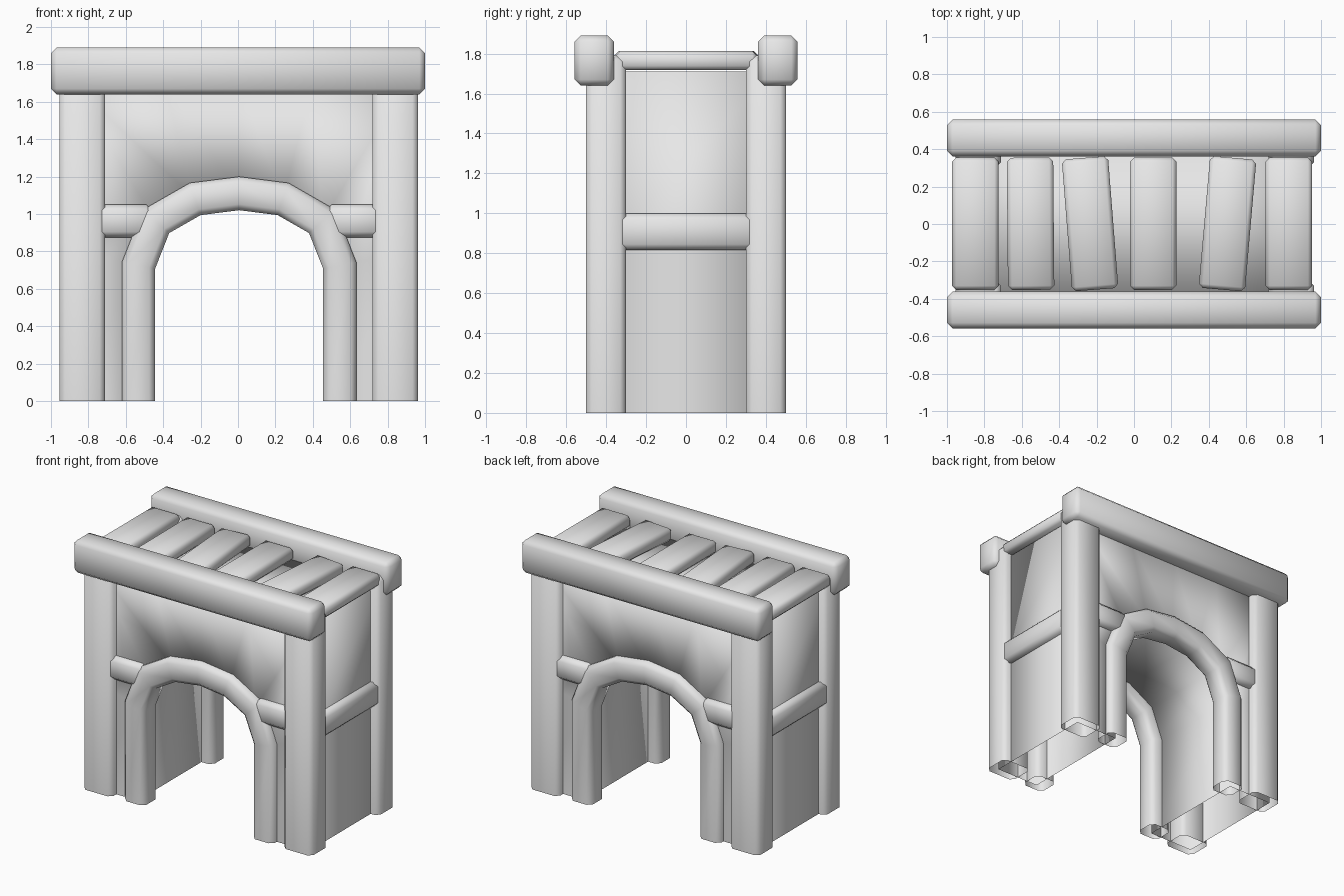
import bpy, bmesh, math
from mathutils import Vector, Matrix

if "Cube" in bpy.data.objects:
    bpy.data.objects.remove(bpy.data.objects["Cube"], do_unlink=True)

GREY = (0.8, 0.8, 0.8, 1)
mat = bpy.data.materials.new("light grey")
mat.use_nodes = True
mat.diffuse_color = GREY
mat.node_tree.nodes["Principled BSDF"].inputs["Base Color"].default_value = GREY


def finish(bm, name):
    bmesh.ops.recalc_face_normals(bm, faces=bm.faces)
    for f in bm.faces:
        f.smooth = True
    me = bpy.data.meshes.new(name)
    bm.to_mesh(me)
    bm.free()
    me.materials.append(mat)
    ob = bpy.data.objects.new(name, me)
    bpy.context.collection.objects.link(ob)
    return ob


def timber(name, x, y, z, bevel=0.03, turn=0, grounded=False):
    """Chamfered beam between (min, max) pairs; grounded ones are open below."""
    lo = Vector((x[0], y[0], z[0] - (2 * bevel if grounded else 0)))
    hi = Vector((x[1], y[1], z[1]))
    bm = bmesh.new()
    bmesh.ops.create_cube(bm, size=1)
    bmesh.ops.scale(bm, vec=hi - lo, verts=bm.verts)
    bmesh.ops.bevel(bm, geom=bm.edges[:], offset=bevel, segments=1, affect='EDGES')
    place = Matrix.Translation((lo + hi) / 2) @ Matrix.Rotation(math.radians(turn), 4, 'Z')
    bmesh.ops.transform(bm, matrix=place, verts=bm.verts)
    if grounded:
        bmesh.ops.bisect_plane(bm, geom=bm.verts[:] + bm.edges[:] + bm.faces[:],
                               plane_co=(0, 0, 0), plane_no=(0, 0, -1), clear_outer=True)
    return finish(bm, name)


def mirrored(half, shift=0):
    """Path from the left foot over the middle point to the right foot."""
    path = half + [(-x, z) for x, z in reversed(half[:-1])]
    return [Vector((x + shift, z)) for x, z in path]


# Arch centre line and the matching outer edge of the walls
W, D, H = 0.9, 0.44, 1.71
arch = mirrored([(0.538, 0), (0.538, 0.725), (0.445, 0.96), (0.235, 1.08), (0, 1.11)], 0.006)
outer = mirrored([(W, 0), (W, 0.8), (W, H), (0.4, H), (0, H)])


def arch_trim(name, y):
    """Sweep a chamfered section along the arch with mitred joints."""
    w, d, c = 0.089, 0.085, 0.032
    section = [(w, d - c), (w - c, d), (c - w, d), (-w, d - c),
               (-w, c - d), (c - w, -d), (w - c, -d), (w, c - d)]
    bm = bmesh.new()
    rings = []
    for i, p in enumerate(arch):
        a = (p - arch[i - 1]) if i else arch[1] - p
        b = (arch[i + 1] - p) if i < len(arch) - 1 else a
        a, b = a.normalized(), b.normalized()
        t = (a + b).normalized()
        n = Vector((t.y, -t.x)) / t.dot(a)
        rings.append([bm.verts.new((p.x + n.x * u, y + v, p.y + n.y * u)) for u, v in section])
    for r, s in zip(rings, rings[1:]):
        for k in range(8):
            bm.faces.new((r[k], r[(k + 1) % 8], s[(k + 1) % 8], s[k]))
    return finish(bm, name)


# Plastered shell: front and back walls, sides, top and tunnel, open below
bm = bmesh.new()
loops = [[bm.verts.new((p.x, y, p.y)) for p in path]
         for path, y in ((arch, -D), (outer, -D), (outer, D), (arch, D))]
for k in range(4):
    r, s = loops[k], loops[(k + 1) % 4]
    for i in range(len(arch) - 1):
        bm.faces.new((r[i], r[i + 1], s[i + 1], s[i]))
finish(bm, "wall_shell")

# Parts that repeat at the front and back
for side, s in (("front", -1), ("back", 1)):
    def span(a, b):
        return tuple(sorted((s * a, s * b)))
    timber(side + "_top_beam", (-1, 1), span(0.362, 0.558), (1.64, 1.89))
    timber(side + "_right_post", (-0.955, -0.71), span(0.3, 0.502), (0, 1.79), grounded=True)
    timber(side + "_left_post", (0.72, 0.963), span(0.3, 0.502), (0, 1.79), grounded=True)
    arch_trim(side + "_arch_trim", s * 0.408)
    timber(side + "_right_rail", (-0.8, -0.46), span(0.36, 0.488), (0.875, 1.05))
    timber(side + "_left_rail", (0.47, 0.81), span(0.36, 0.488), (0.875, 1.05))

# Side rails
for side, s in (("right", -1), ("left", 1)):
    timber(side + "_side_rail", sorted((s * 0.8, s * 0.95)), (-0.38, 0.38), (0.815, 1.0))

# Roof slats: centre x and slight turn
for i, (x, turn) in enumerate([(-0.848, 0), (-0.553, 0.5), (-0.235, 4.5),
                               (0.102, 0), (0.5, -5), (0.828, 0)]):
    timber(f"roof_slat_{i + 1}", (x - 0.124, x + 0.124), (-0.352, 0.355),
           (1.717, 1.813), 0.022, turn)
